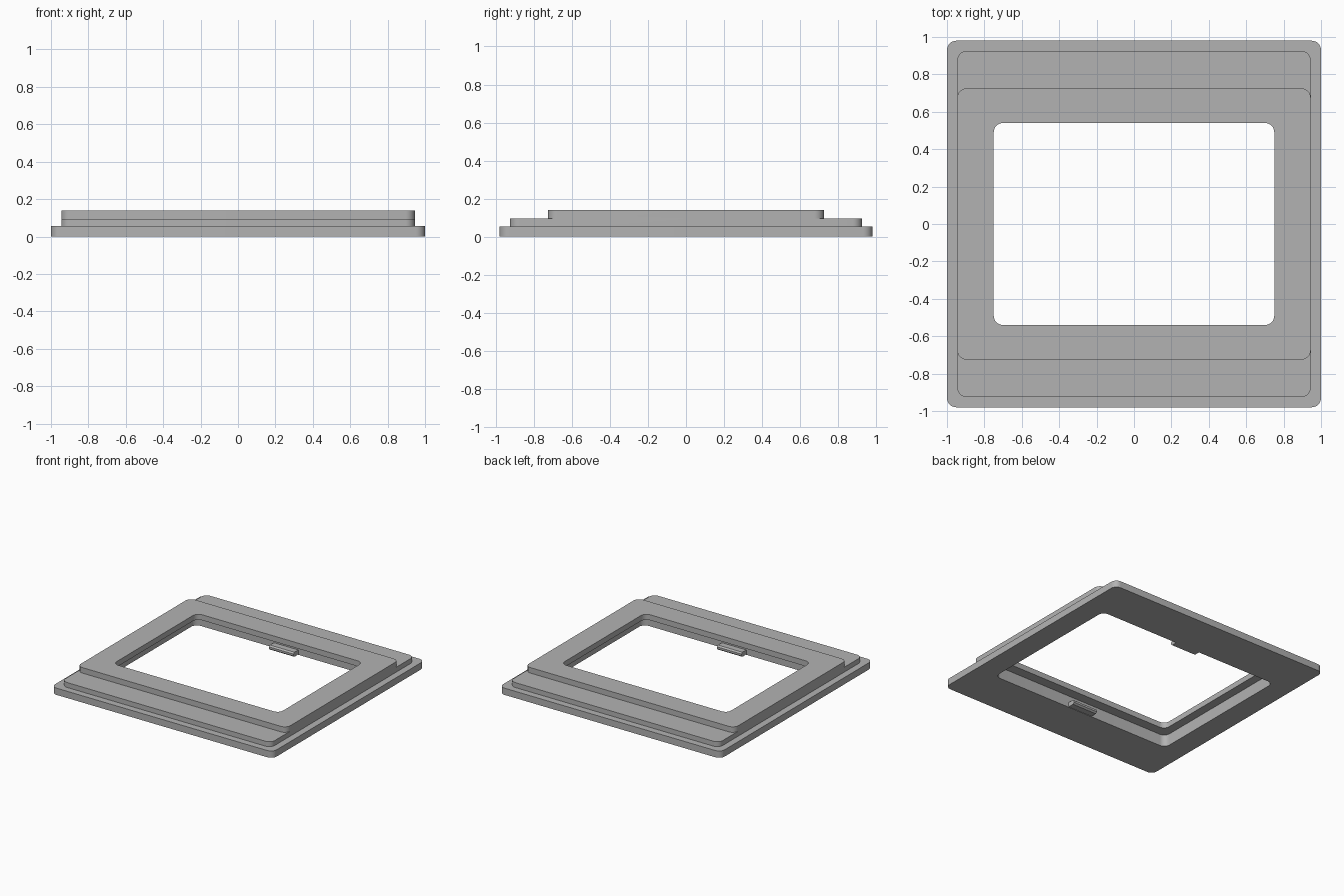
import bpy, bmesh, math

cube = bpy.data.objects.get("Cube")
if cube:
    bpy.data.objects.remove(cube, do_unlink=True)

grey = bpy.data.materials.new("plain grey")
grey.use_nodes = True
colour = (0.45, 0.45, 0.45, 1)
grey.diffuse_color = colour
grey.node_tree.nodes["Principled BSDF"].inputs["Base Color"].default_value = colour


def prism(name, points, offset):
    """Extrude a closed outline of 3D points along an offset."""
    bm = bmesh.new()
    face = bm.faces.new([bm.verts.new(p) for p in points])
    ext = bmesh.ops.extrude_face_region(bm, geom=[face])
    moved = [v for v in ext["geom"] if isinstance(v, bmesh.types.BMVert)]
    bmesh.ops.translate(bm, verts=moved, vec=offset)
    bmesh.ops.recalc_face_normals(bm, faces=bm.faces)
    mesh = bpy.data.meshes.new(name)
    bm.to_mesh(mesh)
    bm.free()
    mesh.materials.append(grey)
    obj = bpy.data.objects.new(name, mesh)
    bpy.context.collection.objects.link(obj)
    return obj


def rounded_slab(name, hx, hy, z0, z1, r=0.05, steps=8):
    """Slab with rounded vertical corners, given half sizes."""
    points = []
    for quarter, (sx, sy) in enumerate([(1, 1), (-1, 1), (-1, -1), (1, -1)]):
        for i in range(steps + 1):
            a = (quarter + i / steps) * math.pi / 2
            points.append((sx * (hx - r) + r * math.cos(a),
                           sy * (hy - r) + r * math.sin(a), z0))
    return prism(name, points, (0, 0, z1 - z0))


def select(obj):
    bpy.ops.object.select_all(action='DESELECT')
    obj.select_set(True)
    bpy.context.view_layer.objects.active = obj


def combine(target, other, operation):
    select(target)
    mod = target.modifiers.new("combine", 'BOOLEAN')
    mod.solver = 'EXACT'
    mod.operation = operation
    mod.object = other
    bpy.ops.object.modifier_apply(modifier=mod.name)
    bpy.data.objects.remove(other, do_unlink=True)


# Stepped frame: wide base, middle step, shorter top step
frame = rounded_slab("stepped_frame", 1.0, 0.98, 0, 0.055)
combine(frame, rounded_slab("middle_step", 0.945, 0.925, 0.02, 0.095), 'UNION')
combine(frame, rounded_slab("top_step", 0.945, 0.725, 0.03, 0.14), 'UNION')

# Window opening with a wider recess underneath, leaving a thin lip
combine(frame, rounded_slab("window_cutter", 0.75, 0.54, -0.1, 0.3), 'DIFFERENCE')
combine(frame, rounded_slab("recess_cutter", 0.82, 0.62, -0.1, 0.095), 'DIFFERENCE')

select(frame)
bpy.ops.object.shade_smooth_by_angle(angle=math.radians(30))

# Small chamfered clips on the front and back recess walls
profile = [(0.63, 0.003), (0.57, 0.003), (0.557, 0.014), (0.557, 0.03), (0.57, 0.04), (0.63, 0.04)]
for side, name in ((-1, "front_clip"), (1, "back_clip")):
    prism(name, [(-0.11, side * y, z) for y, z in profile], (0.22, 0, 0))
